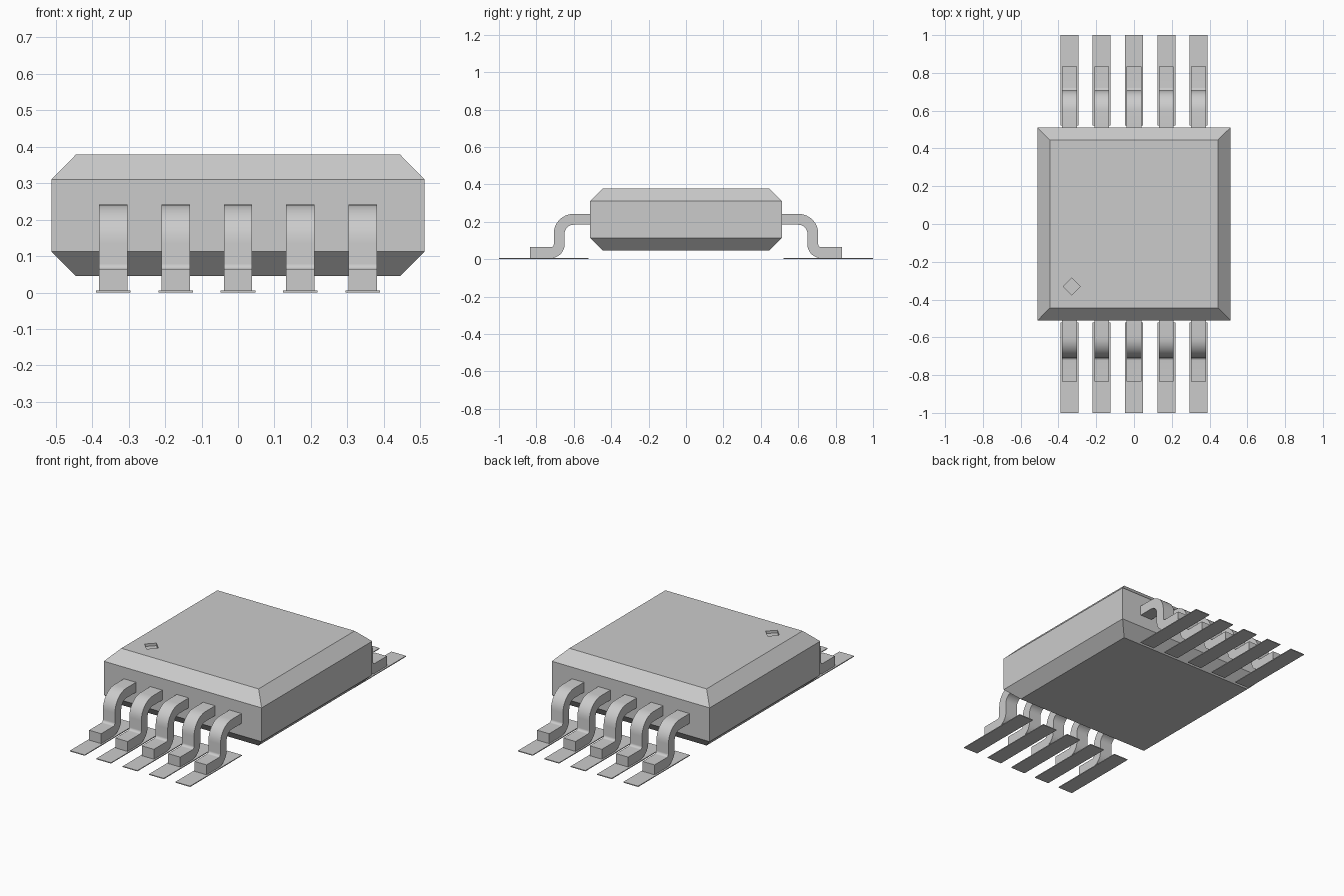
import bpy, bmesh, math
from mathutils import Matrix

cube = bpy.data.objects.get("Cube")
if cube:
    bpy.data.objects.remove(cube, do_unlink=True)

# Single grey finish
GREY = (0.6, 0.6, 0.6, 1)
mat = bpy.data.materials.new("plain grey")
mat.use_nodes = True
mat.diffuse_color = GREY
for node in mat.node_tree.nodes:
    if node.type == 'BSDF_PRINCIPLED':
        node.inputs["Base Color"].default_value = GREY


def finish(name, bm):
    """Turn a bmesh into a named grey object."""
    bmesh.ops.recalc_face_normals(bm, faces=bm.faces[:])
    mesh = bpy.data.meshes.new(name)
    bm.to_mesh(mesh)
    bm.free()
    mesh.materials.append(mat)
    obj = bpy.data.objects.new(name, mesh)
    bpy.context.collection.objects.link(obj)
    return obj


def arc(cy, cz, radius, start, end, steps=8):
    """Points of an arc in the y-z plane, angles in degrees."""
    angles = [math.radians(start + (end - start) * i / steps) for i in range(steps + 1)]
    return [(cy + radius * math.cos(a), cz + radius * math.sin(a)) for a in angles]


# Package body: stacked square rings give the chamfered top and bottom
bm = bmesh.new()
rings = []
for half, z in [(0.445, 0.046), (0.512, 0.112), (0.512, 0.31), (0.445, 0.378)]:
    rings.append([bm.verts.new((sx * half, sy * half, z))
                  for sx, sy in [(-1, -1), (1, -1), (1, 1), (-1, 1)]])
for low, high in zip(rings, rings[1:]):
    for i in range(4):
        j = (i + 1) % 4
        bm.faces.new((low[i], low[j], high[j], high[i]))
bm.faces.new(rings[0][::-1])
bm.faces.new(rings[-1])
body = finish("package_body", bm)

# Diamond recess marking the first pin
bm = bmesh.new()
bmesh.ops.create_cone(bm, cap_ends=True, segments=4, radius1=0.045, radius2=0.045,
                      depth=0.03, matrix=Matrix.Translation((-0.33, -0.33, 0.378)))
cutter = finish("pin_mark_cutter", bm)
cutter.hide_render = True
cutter.hide_viewport = True
cut = body.modifiers.new("pin_mark", 'BOOLEAN')
cut.operation = 'DIFFERENCE'
cut.solver = 'EXACT'
cut.object = cutter

# Gull-wing side profile: outer edge from body to toe, then back along the underside
profile = ([(0.5, 0.242)] + arc(0.602, 0.137, 0.105, 90, 0)
           + arc(0.722, 0.079, 0.015, 180, 270)
           + [(0.835, 0.064), (0.835, 0.006)]
           + arc(0.722, 0.079, 0.073, 270, 180)
           + arc(0.602, 0.137, 0.047, 0, 90) + [(0.5, 0.184)])


def make_lead(name, x, side):
    bm = bmesh.new()
    width = 0.078
    face = bm.faces.new([bm.verts.new((x - width / 2, side * y, z)) for y, z in profile])
    out = bmesh.ops.extrude_face_region(bm, geom=[face])
    moved = [v for v in out["geom"] if isinstance(v, bmesh.types.BMVert)]
    bmesh.ops.translate(bm, verts=moved, vec=(width, 0, 0))
    obj = finish(name, bm)
    bpy.ops.object.select_all(action='DESELECT')
    obj.select_set(True)
    bpy.context.view_layer.objects.active = obj
    bpy.ops.object.shade_smooth_by_angle(angle=math.radians(30))


def make_pad(name, x, side):
    bm = bmesh.new()
    bmesh.ops.create_cube(bm, size=1, matrix=Matrix.Translation((x, side * 0.7605, 0.0025))
                          @ Matrix.Diagonal((0.095, 0.479, 0.005, 1)))
    finish(name, bm)


# Five leads and solder pads on each of the front and back sides
for side, label in [(-1, "front"), (1, "back")]:
    for i in range(5):
        x = (i - 2) * 0.171
        make_lead(f"{label}_lead_{i + 1}", x, side)
        make_pad(f"{label}_pad_{i + 1}", x, side)
